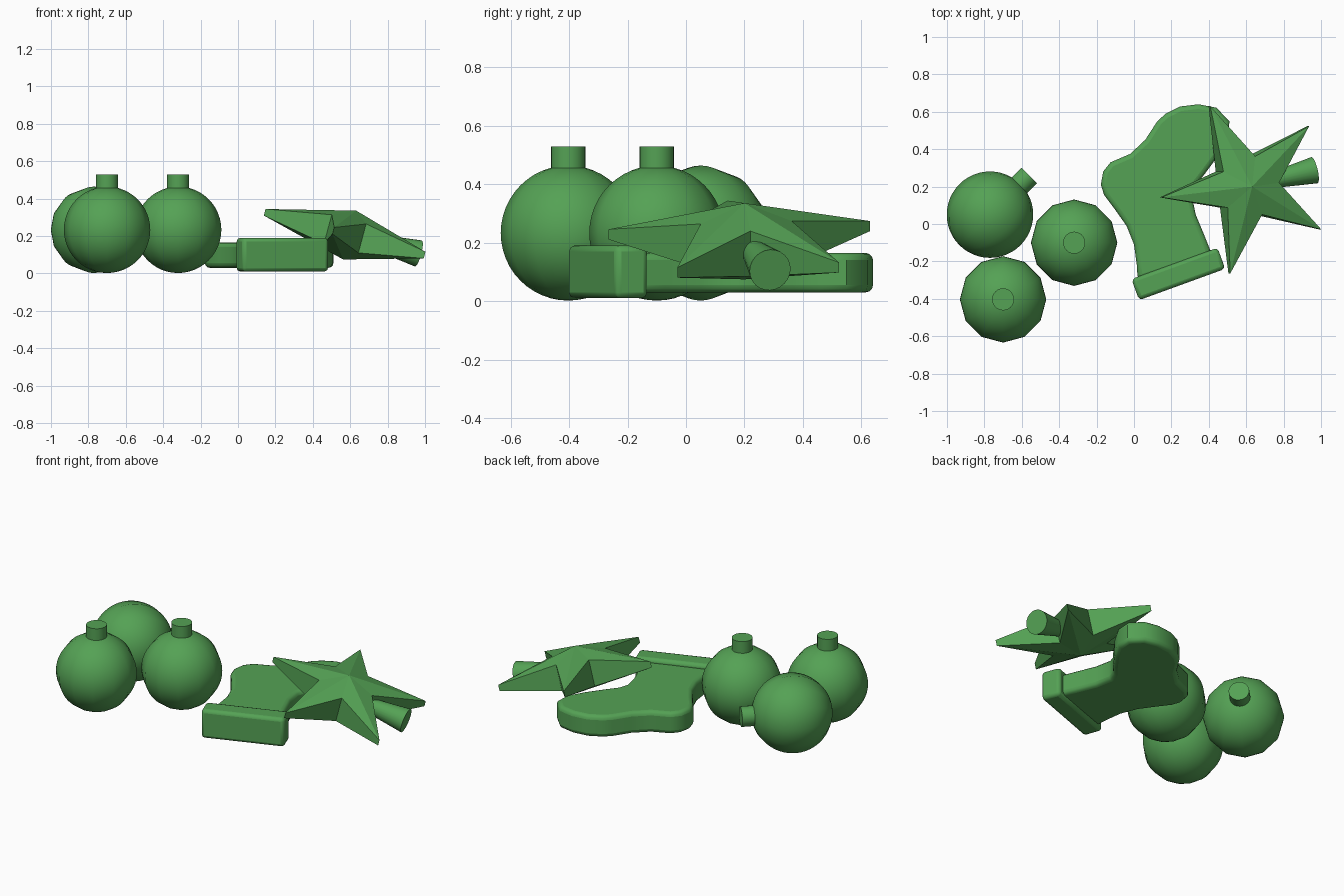
import bpy, bmesh, math
from mathutils import Vector, Matrix

if "Cube" in bpy.data.objects:
    bpy.data.objects.remove(bpy.data.objects["Cube"])

green = bpy.data.materials.new("green")
green.diffuse_color = (0.09, 0.36, 0.09, 1)
green.use_nodes = True
green.node_tree.nodes["Principled BSDF"].inputs["Base Color"].default_value = green.diffuse_color


def finish(name, bm, smooth=None, bevel=0, segments=2):
    bmesh.ops.recalc_face_normals(bm, faces=bm.faces[:])
    me = bpy.data.meshes.new(name)
    bm.to_mesh(me)
    bm.free()
    ob = bpy.data.objects.new(name, me)
    bpy.context.collection.objects.link(ob)
    me.materials.append(green)
    if bevel:
        mod = ob.modifiers.new("bevel", 'BEVEL')
        mod.width, mod.segments = bevel, segments
        mod.limit_method, mod.angle_limit = 'ANGLE', math.radians(60)
    if smooth:
        bpy.ops.object.select_all(action='DESELECT')
        ob.select_set(True)
        bpy.context.view_layer.objects.active = ob
        bpy.ops.object.shade_smooth_by_angle(angle=math.radians(smooth))
    return ob


def bauble(name, center, axis):
    # Ball with a small cap along the axis
    rot = Vector(axis).to_track_quat('Z', 'Y').to_matrix().to_4x4()
    m = Matrix.Translation(center) @ rot
    bm = bmesh.new()
    bmesh.ops.create_uvsphere(bm, u_segments=12, v_segments=24, radius=0.231, matrix=m)
    finish(name, bm, 40)
    bm = bmesh.new()
    bmesh.ops.create_cone(bm, cap_ends=True, segments=24, radius1=0.059, radius2=0.059,
                          depth=0.1, matrix=m @ Matrix.Translation((0, 0, 0.246)))
    finish(name + "_cap", bm, 40)


bauble("bauble_front", (-0.70, -0.403, 0.233), (0, 0, 1))
bauble("bauble_middle", (-0.32, -0.10, 0.233), (0, 0, 1))
bauble("bauble_back", (-0.77, 0.05, 0.233), (1, 1, 0))

# Stocking body: extruded outline with rounded rims
outline = [(0.02, -0.30), (0.015, -0.22), (0.0, -0.11), (-0.04, -0.01), (-0.10, 0.075),
           (-0.16, 0.155), (-0.177, 0.21), (-0.165, 0.28), (-0.125, 0.33), (-0.02, 0.375),
           (0.06, 0.45), (0.125, 0.55), (0.17, 0.59), (0.245, 0.628), (0.345, 0.64),
           (0.44, 0.622), (0.51, 0.55), (0.505, 0.46), (0.45, 0.365), (0.38, 0.27),
           (0.325, 0.20), (0.31, 0.15), (0.33, 0.05), (0.38, -0.07), (0.42, -0.17)]
bm = bmesh.new()
base = bm.faces.new([bm.verts.new((x, y, 0.03)) for x, y in outline])
top = bmesh.ops.extrude_face_region(bm, geom=[base])
bmesh.ops.translate(bm, vec=(0, 0, 0.135),
                    verts=[g for g in top["geom"] if isinstance(g, bmesh.types.BMVert)])
finish("stocking", bm, 40, 0.025, 3)

# Stocking cuff
bm = bmesh.new()
bmesh.ops.create_cube(bm, size=1, matrix=Matrix.Translation((0.237, -0.267, 0.1))
                      @ Matrix.Rotation(math.radians(20), 4, 'Z')
                      @ Matrix.Diagonal((0.49, 0.12, 0.18, 1)))
finish("stocking_cuff", bm, 40, 0.02, 2)

# Star: thick in the middle, tapering to thin tips, tilted to the right
tilt = (Matrix.Translation((0.597, 0.2, 0.205)) @ Matrix.Rotation(math.radians(15), 4, 'Y'))
bm = bmesh.new()
rings, poles = [], []
for s in (1, -1):
    ring = []
    for i in range(10):
        a = math.radians(-29 + 36 * i)
        r, h = (0.474, 0.018) if i % 2 == 0 else (0.165, 0.08)
        ring.append(bm.verts.new((r * math.cos(a), r * math.sin(a), s * h)))
    rings.append(ring)
    poles.append(bm.verts.new((0, 0, s * 0.135)))
for i in range(10):
    j = (i + 1) % 10
    for ring, pole in zip(rings, poles):
        bm.faces.new((pole, ring[i], ring[j]))
    bm.faces.new((rings[0][i], rings[1][i], rings[1][j], rings[0][j]))
bm.transform(tilt)
finish("star", bm)

# Flared socket at the foot of the star
bm = bmesh.new()
socket = (tilt @ Matrix.Rotation(math.radians(13), 4, 'Z') @ Matrix.Translation((0.24, 0, 0))
          @ Matrix.Rotation(math.radians(90), 4, 'Y'))
bmesh.ops.create_cone(bm, cap_ends=True, segments=24, radius1=0.035, radius2=0.072,
                      depth=0.3, matrix=socket)
finish("star_socket", bm, 40)
